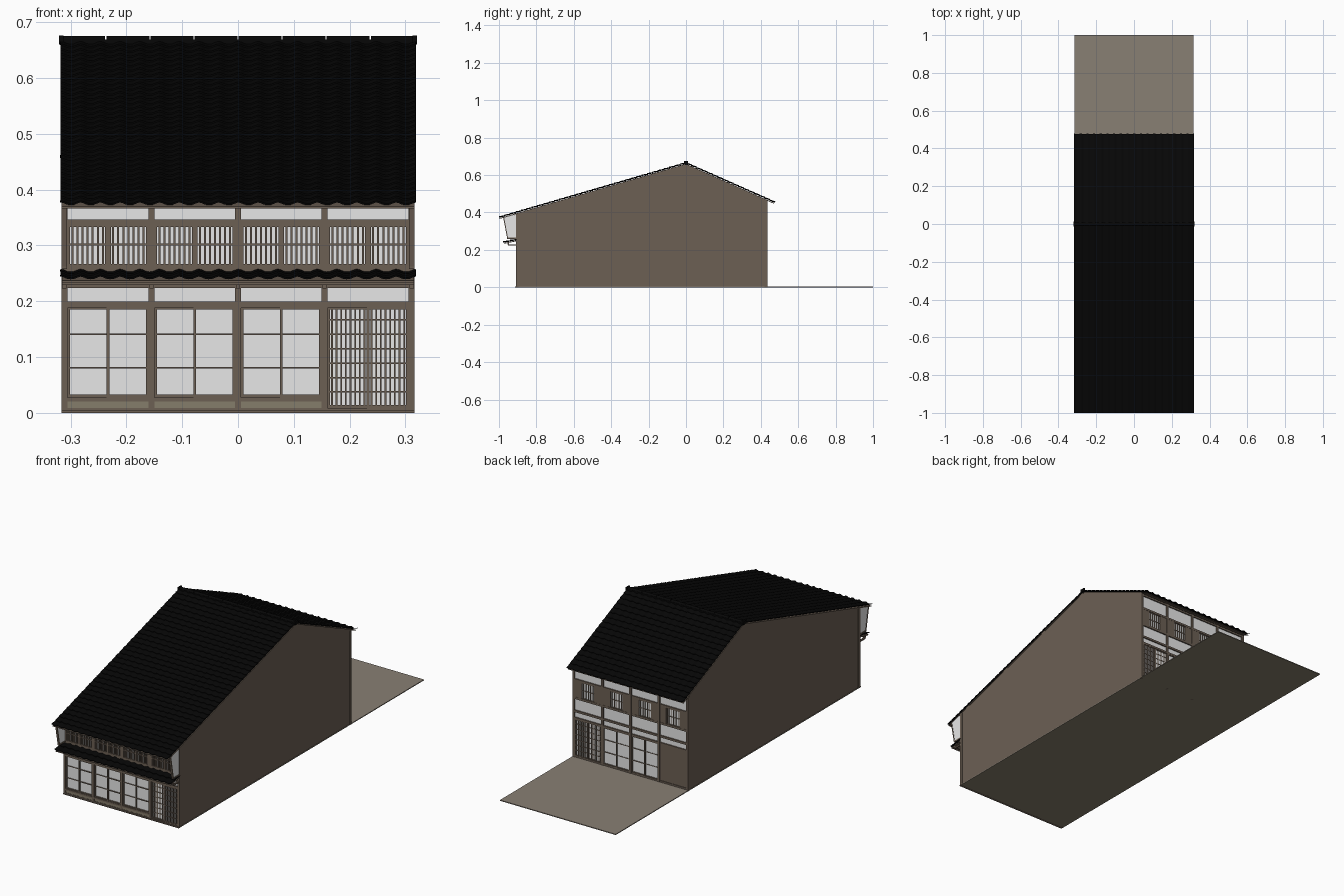
import bpy, bmesh, math
from mathutils import Matrix, Vector

if "Cube" in bpy.data.objects:
    bpy.data.objects.remove(bpy.data.objects["Cube"])


def material(name, r, g, b):
    m = bpy.data.materials.new(name)
    m.diffuse_color = (r, g, b, 1)
    m.use_nodes = True
    m.node_tree.nodes["Principled BSDF"].inputs["Base Color"].default_value = m.diffuse_color
    return m


TIMBER = material("brown timber", .15, .115, .088)
PLASTER = material("white plaster", .80, .80, .80)
TILE = material("black roof tile", .002, .002, .002)
GROUND = material("pale earth", .25, .215, .175)
STONE = material("olive stone", .235, .205, .145)


def finish(name, bm, *mats):
    bmesh.ops.recalc_face_normals(bm, faces=bm.faces[:])
    me = bpy.data.meshes.new(name)
    bm.to_mesh(me)
    bm.free()
    for m in mats:
        me.materials.append(m)
    ob = bpy.data.objects.new(name, me)
    bpy.context.collection.objects.link(ob)
    return ob


def boxes(name, mat, items):
    """One object made of boxes given as (x0, x1, y0, y1, z0, z1)."""
    bm = bmesh.new()
    for x0, x1, y0, y1, z0, z1 in items:
        mtx = Matrix.Translation(((x0 + x1) / 2, (y0 + y1) / 2, (z0 + z1) / 2)) @ \
            Matrix.Diagonal((x1 - x0, y1 - y0, z1 - z0, 1))
        bmesh.ops.create_cube(bm, size=1, matrix=mtx)
    return finish(name, bm, mat)


def prism(name, profile, x0, x1, *mats):
    """Extrude a (y, z) profile along x."""
    bm = bmesh.new()
    f = bm.faces.new([bm.verts.new((x0, y, z)) for y, z in profile])
    ext = bmesh.ops.extrude_face_region(bm, geom=[f])["geom"]
    bmesh.ops.translate(bm, vec=(x1 - x0, 0, 0),
                        verts=[v for v in ext if isinstance(v, bmesh.types.BMVert)])
    return finish(name, bm, *mats)


def tiled_roof(name, eave, top, rows, cols=18, w=.318):
    """Stepped courses of wavy tiles between two (y, z) points."""
    wave = [1, .75, .2, 0, .1, .6]
    d = Vector((0, top[0] - eave[0], top[1] - eave[1]))
    n = Vector((0, -d.z, d.y)).normalized()
    if n.z < 0:
        n = -n
    lines = [(r + k, .003 * (1 - k)) for r in range(rows) for k in (0, 1)]
    bm = bmesh.new()
    grid = []
    for t, step in lines:
        p = Vector((0, *eave)) + d * (t / rows)
        grid.append([bm.verts.new(p + n * (.003 + step + .005 * wave[i % 6]) +
                                  Vector((-w + 2 * w * i / (cols * 6), 0, 0)))
                     for i in range(cols * 6 + 1)])
    for a, b in zip(grid, grid[1:]):
        for i in range(cols * 6):
            bm.faces.new((a[i], a[i + 1], b[i + 1], b[i]))
    ob = finish(name, bm, TILE)
    if sum(p.normal.z for p in ob.data.polygons) < 0:
        ob.data.flip_normals()
    s = ob.modifiers.new("thickness", "SOLIDIFY")
    s.thickness = .003
    return ob


def lattice(x0, x1, y0, y1, z0, z1, count, rails, bar=.0032, frame=.005):
    """Framed panel with upright bars and cross rails."""
    out = [(x0, x0 + frame, y0, y1, z0, z1), (x1 - frame, x1, y0, y1, z0, z1),
           (x0, x1, y0, y1, z0, z0 + frame), (x0, x1, y0, y1, z1 - frame, z1)]
    m = .001 if y0 < 0 else -.001     # inner bars sit slightly behind the frame
    ya, yb = (y0 + m, y1) if m > 0 else (y0, y1 + m)
    for i in range(1, count + 1):
        c = x0 + (x1 - x0) * i / (count + 1)
        out.append((c - bar / 2, c + bar / 2, ya, yb, z0, z1))
    for z in rails:
        out.append((x0, x1, ya, yb, z - bar / 2, z + bar / 2))
    return out


FRONT, BACK = -.909, .435
POSTS = [-.311, -.155, 0, .155, .311]
BAYS = [(a + .005, b - .005) for a, b in zip(POSTS, POSTS[1:])]

# ground slab, underside in stone
ground = boxes("ground_slab", GROUND, [(-.316, .316, -.912, 1, 0, .004)])
ground.data.materials.append(STONE)
for p in ground.data.polygons:
    p.material_index = int(p.normal.z < -.5)

# house body: timber side walls, plaster front and back
body = prism("house_body", [(-.901, .003), (.428, .003), (.428, .468), (0, .657), (-.901, .396)],
             -.314, .314, TIMBER, PLASTER)
for p in body.data.polygons:
    p.material_index = int(abs(p.normal.y) > .9)

# posts, front and back
boxes("front_posts", TIMBER, [(x - .0055, x + .0055, FRONT, -.895, 0, .393) for x in POSTS])
boxes("back_posts", TIMBER, [(x - .0055, x + .0055, .42, BACK, 0, .463) for x in POSTS])

# horizontal beams, front and back
boxes("front_beams", TIMBER, [(-.314, .314, FRONT + .001, -.895, a, b) for a, b in
      [(.003, .009), (.188, .2), (.224, .235), (.250, .263), (.337, .347), (.372, .384)]])
boxes("front_sill", TIMBER, [(-.316, .316, -.914, -.9, 0, .004)])
boxes("back_beams", TIMBER, [(-.314, .314, .42, BACK - .001, a, b) for a, b in
      [(.003, .012), (.19, .2), (.225, .235), (.29, .30), (.38, .39), (.452, .461)]])

# stone skirting and sills under the front windows
boxes("front_skirting", STONE, [(a, b, -.907, -.898, .008, .02) for a, b in BAYS[:3]])
boxes("front_window_sills", TIMBER, [(a, b, FRONT, -.898, .02, .028) for a, b in BAYS[:3]])

# ground floor sliding windows
win = []
for a, b in BAYS[:3]:
    m = (a + b) / 2
    win += lattice(a, m + .0025, -.905, -.899, .028, .19, 0, (.081, .141))
    win += lattice(m - .0025, b, -.907, -.899, .028, .19, 0, (.081, .141))
boxes("front_sliding_windows", TIMBER, win)

# front lattice door
a, b = BAYS[3]
m = (a + b) / 2
rails = (.038, .063, .089, .115, .141, .167)
boxes("front_lattice_door", TIMBER,
      lattice(a, m + .002, -.905, -.899, .009, .19, 8, rails, .003) +
      lattice(m - .002, b, -.907, -.899, .009, .19, 8, rails, .003))

# upper floor lattice windows
up = []
for i, (a, b) in enumerate(BAYS):
    m = (a + b) / 2
    up += lattice(a, m, -.908, -.899, .262, .338, 7, (.302,), .0036)
    up += lattice(m, b, -.908, -.899, .262, .338, 7, (.302,), .0036)
    if i in (0, 2):
        up.append((m - .004, m + .004, -.909, -.899, .262, .338))
boxes("front_upper_lattice", TIMBER, up)

# back ground floor: board panel, two sliding windows, lattice door
a, b = BAYS[0]
boxes("back_board_panel", TIMBER, [(a, b, .425, .431, .01, .192)])
win = []
for a, b in BAYS[1:3]:
    m = (a + b) / 2
    win += lattice(a, m + .0025, .426, .431, .01, .192, 0, (.07, .131))
    win += lattice(m - .0025, b, .426, .433, .01, .192, 0, (.07, .131))
boxes("back_sliding_windows", TIMBER, win)
a, b = BAYS[3]
m = (a + b) / 2
boxes("back_lattice_door", TIMBER,
      lattice(a, m + .002, .426, .431, .01, .192, 7, rails, .003) +
      lattice(m - .002, b, .426, .433, .01, .192, 7, rails, .003))

# back upper windows with side shutters
win, shut = [], []
for a, b in BAYS:
    w = (b - a) * .24
    win += lattice(a + w, b - w, .426, .432, .298, .382, 5, (.34,), .003)
    shut += [(a, a + w, .426, .433, .298, .382), (b - w, b, .426, .433, .298, .382)]
boxes("back_upper_windows", TIMBER, win)
boxes("back_shutters", TIMBER, shut)

# wing walls under the front eave, with timber frames
for side, x in (("left", -.311), ("right", .311)):
    outline = [(-.903, .262), (-.951, .262), (-.972, .373), (-.903, .392)]
    prism(side + "_wing_wall", outline, x - .003, x + .003, PLASTER)
    prism(side + "_wing_edge", [(-.951, .262), (-.956, .262), (-.977, .372), (-.972, .373)],
          x - .005, x + .005, TIMBER)
    prism(side + "_wing_foot", [(-.903, .258), (-.956, .258), (-.956, .265), (-.903, .265)],
          x - .005, x + .005, TIMBER)

# pent roof over the ground floor with its brackets
prism("pent_roof_deck", [(-.973, .233), (-.973, .237), (-.903, .251), (-.903, .247)],
      -.315, .315, TIMBER)
tiled_roof("pent_roof_tiles", (-.976, .2365), (-.903, .2505), 2)
boxes("pent_roof_brackets", TIMBER,
      [(x - .004, x + .004, -.952, -.9, .223, .230) for x in POSTS] +
      [(-.315, .315, -.955, -.947, .229, .237)])

# main roof deck and tiles
prism("roof_deck", [(-.996, .366), (0, .655), (.470, .447), (.470, .451), (0, .660), (-.996, .370)],
      -.316, .316, TIMBER)
tiled_roof("front_roof_tiles", (-.998, .3695), (0, .6595), 34)
tiled_roof("back_roof_tiles", (.474, .4495), (0, .6595), 17)

# ridge: base course, rounded cap tiles and end ornaments
boxes("ridge_base", TILE, [(-.317, .317, -.009, .009, .655, .669)])
bm = bmesh.new()
for i in range(8):
    x = -.316 + .079 * (i + .5)
    bmesh.ops.create_cone(bm, cap_ends=True, segments=12, radius1=.0085, radius2=.0085, depth=.077,
                          matrix=Matrix.Translation((x, 0, .667)) @ Matrix.Rotation(math.pi / 2, 4, 'Y'))
finish("ridge_cap_tiles", bm, TILE)
boxes("ridge_end_ornaments", TILE, [(s * .317 - .004, s * .317 + .004, -.012, .012, .66, .676)
                                    for s in (-1, 1)])
